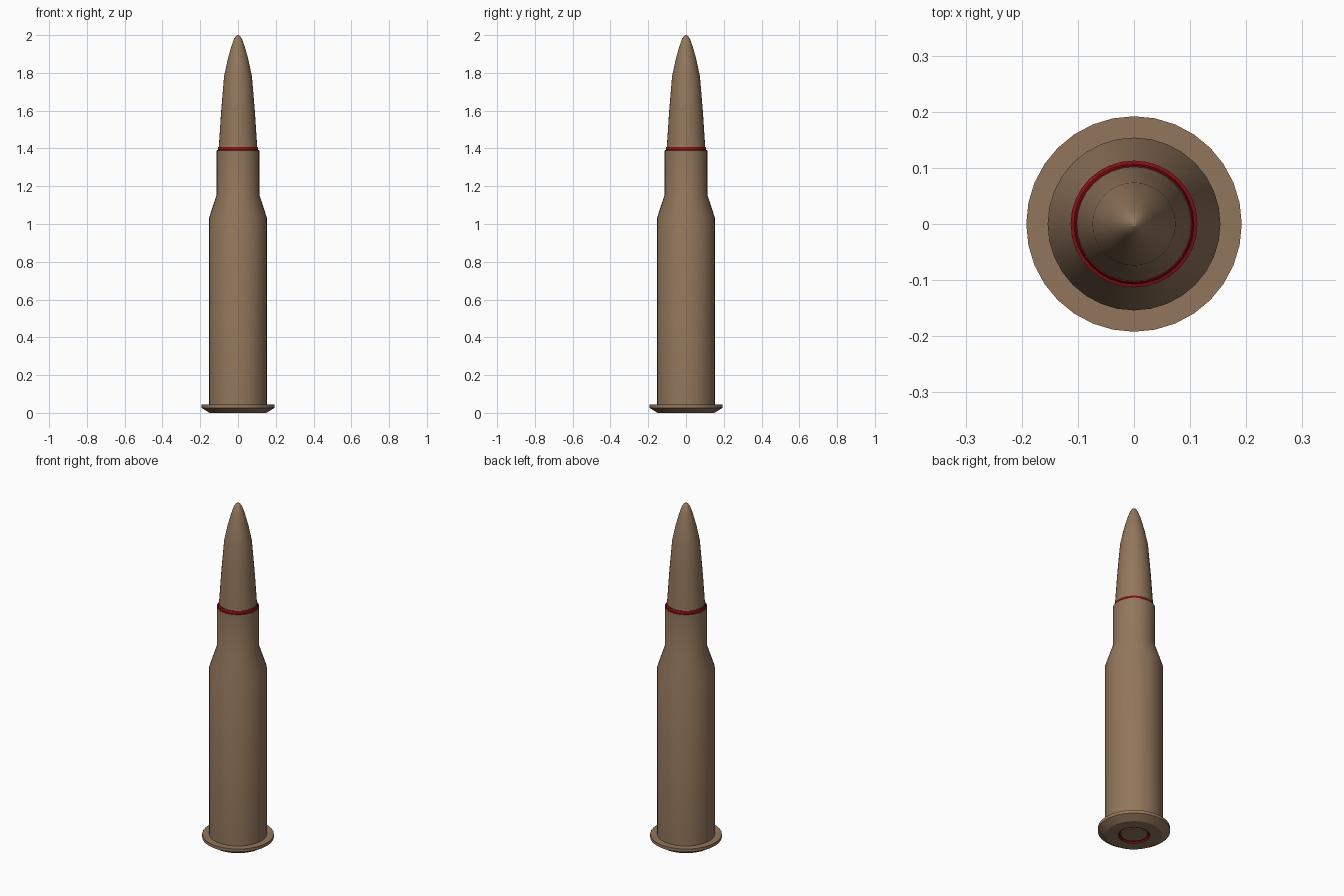
import bpy, bmesh, math

if "Cube" in bpy.data.objects:
    bpy.data.objects.remove(bpy.data.objects["Cube"])

SIDES = 32


def material(name, rgb):
    m = bpy.data.materials.new(name)
    m.diffuse_color = (*rgb, 1.0)
    m.use_nodes = True
    m.node_tree.nodes["Principled BSDF"].inputs["Base Color"].default_value = m.diffuse_color
    return m


brass = material("brown brass", (0.29, 0.183, 0.108))
red = material("red lacquer", (0.23, 0.005, 0.007))


def lathe(name, profile, mat, cap_start=False, cap_end=False):
    """Spin a list of (radius, height) points around z."""
    bm = bmesh.new()
    rings = []
    for r, z in profile:
        rings.append([bm.verts.new((r * math.cos(2 * math.pi * i / SIDES),
                                    r * math.sin(2 * math.pi * i / SIDES), z))
                      for i in range(SIDES)])
    for a, b in zip(rings, rings[1:]):
        for i in range(SIDES):
            j = (i + 1) % SIDES
            bm.faces.new((a[i], a[j], b[j], b[i]))
    if cap_start:
        bm.faces.new(rings[0][::-1])
    if cap_end:
        bm.faces.new(rings[-1])
    me = bpy.data.meshes.new(name)
    bm.to_mesh(me)
    bm.free()
    me.materials.append(mat)
    ob = bpy.data.objects.new(name, me)
    bpy.context.collection.objects.link(ob)
    bpy.ops.object.select_all(action='DESELECT')
    ob.select_set(True)
    bpy.context.view_layer.objects.active = ob
    bpy.ops.object.shade_smooth_by_angle(angle=math.radians(30))
    return ob


# Case: base face, bevelled rim, body, shoulder and neck
lathe("case", [(0.085, 0.0), (0.15, 0.0), (0.192, 0.026), (0.192, 0.044),
               (0.154, 0.044), (0.154, 1.03), (0.113, 1.155),
               (0.113, 1.39)], brass)

# Red seal at the case mouth
lathe("neck_seal", [(0.113, 1.39), (0.107, 1.392), (0.104, 1.408),
                    (0.1, 1.408)], red)

# Projectile with a curved nose and tiny flat tip
lathe("projectile", [(0.103, 1.39), (0.089, 1.60), (0.074, 1.78),
                     (0.056, 1.865), (0.037, 1.935), (0.022, 1.978),
                     (0.01, 1.996), (0.004, 2.0)], brass, cap_end=True)

# Red ring around the primer, then the primer itself
lathe("primer_seal", [(0.071, 0.006), (0.078, 0.008), (0.085, 0.0)], red)
lathe("primer", [(0.071, 0.006), (0.068, 0.003)][::-1], brass, cap_start=True)
